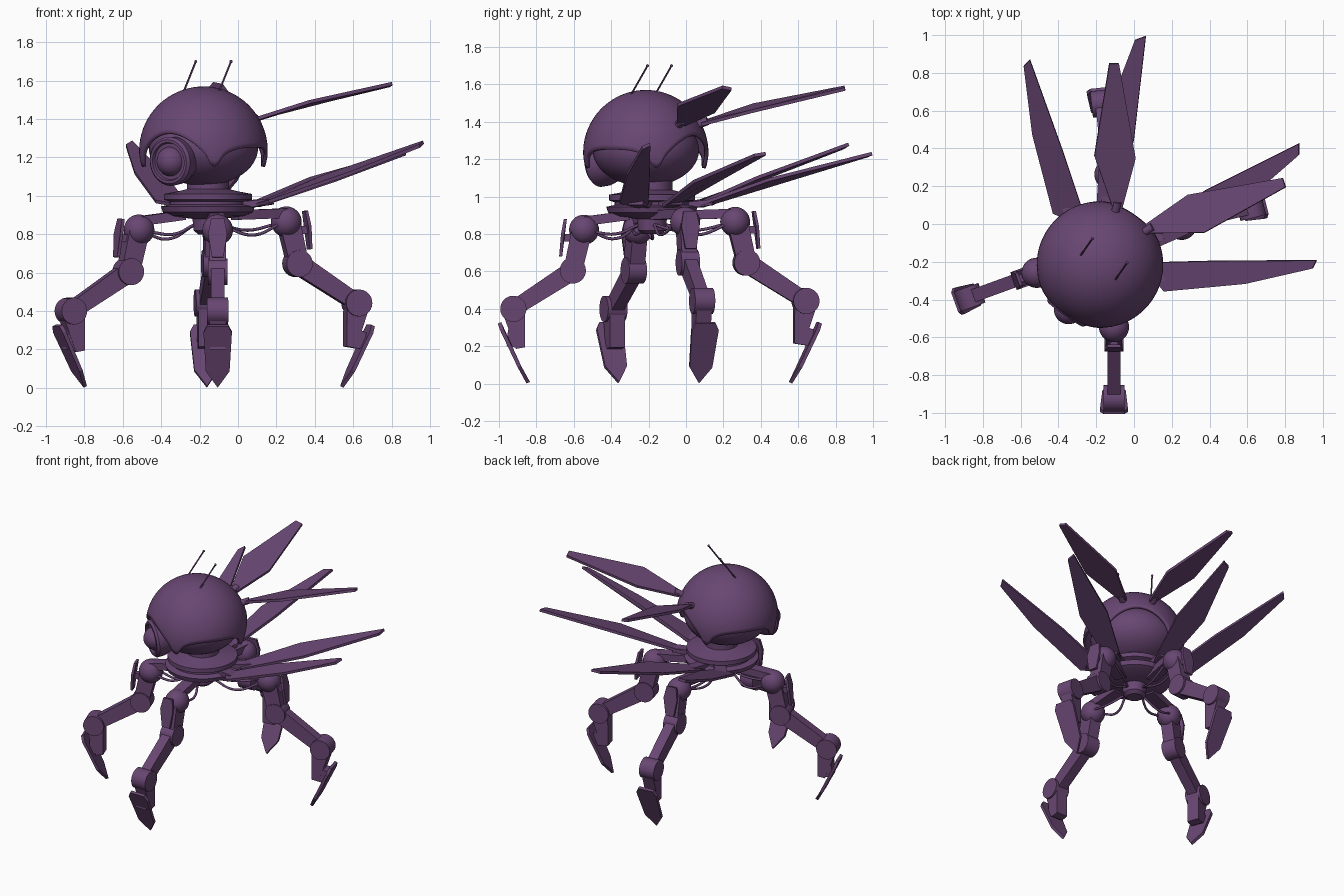
import bpy, bmesh, math
from mathutils import Vector as V, Matrix

if "Cube" in bpy.data.objects:
    bpy.data.objects.remove(bpy.data.objects["Cube"])

# The walker is built facing local -y, then turned 35 degrees and placed
PLACE = Matrix.Translation((-0.18, -0.215, 0)) @ Matrix.Rotation(math.radians(-35), 4, 'Z')
mat = bpy.data.materials.new("purple")
mat.diffuse_color = (0.14, 0.062, 0.17, 1)
mat.use_nodes = True
mat.node_tree.nodes["Principled BSDF"].inputs["Base Color"].default_value = mat.diffuse_color


def finish(name, bm, smooth=None):
    bmesh.ops.recalc_face_normals(bm, faces=bm.faces)
    me = bpy.data.meshes.new(name)
    bm.to_mesh(me)
    bm.free()
    ob = bpy.data.objects.new(name, me)
    bpy.context.collection.objects.link(ob)
    me.materials.append(mat)
    ob.matrix_world = PLACE
    if smooth:
        bpy.ops.object.select_all(action='DESELECT')
        ob.select_set(True)
        bpy.context.view_layer.objects.active = ob
        bpy.ops.object.shade_smooth_by_angle(angle=math.radians(smooth))
    return ob


def ball(name, c, r, sz=1.0, seg=32):
    bm = bmesh.new()
    bmesh.ops.create_uvsphere(bm, u_segments=seg, v_segments=seg // 2, radius=r,
                              matrix=Matrix.Translation(c) @ Matrix.Diagonal((1, 1, sz, 1)))
    return finish(name, bm, 60)


def lathe(name, profile, origin, axis=(0, 0, 1), n=40):
    """Revolve (radius, height) points around an axis."""
    rot = V((0, 0, 1)).rotation_difference(V(axis)).to_matrix()
    bm = bmesh.new()
    rings = []
    for r, h in profile:
        rings.append([bm.verts.new(V(origin) + rot @ V((r * math.cos(2 * math.pi * i / n),
                                                        r * math.sin(2 * math.pi * i / n), h)))
                      for i in range(n)])
    for a, b in zip(rings, rings[1:]):
        for i in range(n):
            bm.faces.new((a[i], a[(i + 1) % n], b[(i + 1) % n], b[i]))
    bm.faces.new(rings[0])
    bm.faces.new(rings[-1])
    return finish(name, bm, 30)


def rod(name, a, b, r, n=20):
    d = V(b) - V(a)
    return lathe(name, [(r, 0), (r, d.length)], a, d.normalized(), n)


def bar(name, a, b, side, w, h0, h1):
    """Tapered box from a to b; w is the width along side."""
    a, b, side = V(a), V(b), V(side).normalized()
    up = (b - a).cross(side).normalized()
    bm = bmesh.new()
    ends = []
    for p, h in ((a, h0), (b, h1)):
        ends.append([bm.verts.new(p + side * sx * w / 2 + up * sy * h / 2)
                     for sx, sy in ((1, 1), (-1, 1), (-1, -1), (1, -1))])
    for i in range(4):
        j = (i + 1) % 4
        bm.faces.new((ends[0][i], ends[0][j], ends[1][j], ends[1][i]))
    bm.faces.new(ends[0])
    bm.faces.new(ends[1])
    return finish(name, bm)


def plate(name, pts, t):
    bm = bmesh.new()
    bm.faces.new([bm.verts.new(p) for p in pts])
    ob = finish(name, bm)
    m = ob.modifiers.new("thickness", 'SOLIDIFY')
    m.thickness, m.offset = t, 0
    return ob


def tube(name, pts, r):
    cu = bpy.data.curves.new(name, 'CURVE')
    cu.dimensions = '3D'
    cu.bevel_depth, cu.bevel_resolution, cu.resolution_u = r, 2, 8
    sp = cu.splines.new('BEZIER')
    sp.bezier_points.add(len(pts) - 1)
    for bp, p in zip(sp.bezier_points, pts):
        bp.co = p
        bp.handle_left_type = bp.handle_right_type = 'AUTO'
    cu.materials.append(mat)
    ob = bpy.data.objects.new(name, cu)
    bpy.context.collection.objects.link(ob)
    ob.matrix_world = PLACE


# Helmet: a dome whose rim has four hanging flaps with arches between them
HZ, HR, N, M = 1.235, 0.335, 96, 20
bm = bmesh.new()
top = bm.verts.new((0, 0, HZ + HR))
prev = None
for k in range(1, M + 1):
    ring = []
    for i in range(N):
        t = 2 * math.pi * i / N
        arch = max(0, abs(math.cos(2 * t)) - 0.12) ** 0.5
        front = max(0, -math.sin(t)) ** 2
        back = max(0, math.sin(t)) ** 2
        rim = 1.15 + arch * (0.11 + 0.08 * front + 0.08 * back)
        ph = math.acos((rim - HZ) / HR) * k / M
        ring.append(bm.verts.new((HR * math.sin(ph) * math.cos(t), HR * math.sin(ph) * math.sin(t),
                                  HZ + HR * math.cos(ph))))
    for i in range(N):
        j = (i + 1) % N
        if prev:
            bm.faces.new((prev[i], prev[j], ring[j], ring[i]))
        else:
            bm.faces.new((top, ring[i], ring[j]))
    prev = ring
helmet = finish("helmet", bm, 40)
sol = helmet.modifiers.new("thickness", 'SOLIDIFY')
sol.thickness, sol.offset = 0.02, -1

ball("inner_head", (0, 0, 1.25), 0.285, 0.69, 48)

# Eye: stepped housing and a round lens
lathe("eye_housing", [(0.10, -0.05), (0.125, 0.02), (0.128, 0.07), (0.115, 0.085), (0.10, 0.085),
                      (0.095, 0.07), (0.08, 0.07)], (0, -0.235, 1.185), (0, -1, -0.08))
ball("eye_lens", (0, -0.29, 1.18), 0.078)

# Neck and stepped body disc
lathe("body_disc", [(0.05, 0.80), (0.075, 0.82), (0.08, 0.88), (0.19, 0.895), (0.235, 0.915),
                    (0.245, 0.945), (0.20, 0.955), (0.20, 0.97), (0.23, 0.98), (0.23, 1.01),
                    (0.15, 1.025), (0.11, 1.035), (0.11, 1.11)], (0, 0.04, 0), n=48)

# Wing outlines on the right side, mirrored for the left
WINGS = {
    "side_wing": [(.19, .12, .94), (.36, .08, .97), (.69, .36, 1.12), (.934, .63, 1.26),
                  (.926, .676, 1.28), (.50, .375, 1.10), (.25, .19, .97)],
    "rear_wing": [(.10, .25, .95), (.19, .24, .95), (.41, .60, 1.08), (.53, 1.08, 1.22),
                  (.495, 1.13, 1.23), (.23, .64, 1.09)],
    "upper_wing": [(.075, .31, 1.385), (.125, .29, 1.40), (.355, .455, 1.49), (.57, .90, 1.585),
                   (.53, .93, 1.575), (.17, .57, 1.455)],
}

for s, side in ((1, "right"), (-1, "left")):
    for wing, pts in WINGS.items():
        plate(f"{side}_{wing}", [(s * x, y, z) for x, y, z in pts], 0.018)
    rod(f"{side}_upper_wing_arm", (s * .07, .22, 1.36), (s * .115, .325, 1.405), 0.022)
    bar(f"{side}_side_wing_arm", (s * .12, .10, .945), (s * .32, .16, .97), (s * .3, -.9, 0), 0.08, 0.04, 0.03)
    bar(f"{side}_rear_wing_arm", (s * .08, .14, .945), (s * .17, .32, .97), (s * .9, -.4, 0), 0.07, 0.04, 0.03)

    # Antennae
    rod(f"{side}_antenna", (s * .112, -.025, 1.535), (s * .112, .09, 1.70), 0.005, 8)
    ball(f"{side}_antenna_tip", (s * .112, .09, 1.70), 0.008, seg=12)

    # Legs: each lies in a vertical plane running outward from its hip
    for end, hx, hy, dx, dy, dz in (("front", .25, -.228, .574, -.819, 0),
                                    ("rear", .233, .42, .657, .754, .042)):
        n = f"{side}_{end}"
        out, across = V((s * dx, dy, 0)), V((-dy, s * dx, 0))

        def P(r, z, w=0.0):
            return V((s * hx, hy, 0)) + out * r + across * w + V((0, 0, z))

        hip, knee, ankle = P(0, .823 + dz), P(.06, .605 + dz), P(.378, .40 + dz)
        shin_end = P(.34, .19 + dz / 2)
        ball(f"{n}_hip", hip, 0.08)
        hub = V((s * .10, .04 + (.10 if end == "rear" else -.08), .90))
        level = hip + V((0, 0, .045))
        bar(f"{n}_arm", hub, level, (level - hub).cross(V((0, 0, 1))), 0.08, 0.05, 0.05)
        bar(f"{n}_upper_leg", hip + out * .01, knee, across, 0.085, 0.11, 0.10)
        rod(f"{n}_knee", knee - across * .05, knee + across * .05, 0.07, 28)
        bar(f"{n}_thigh", knee, ankle, across, 0.07, 0.105, 0.085)
        rod(f"{n}_ankle", ankle - across * .055, ankle + across * .055, 0.07, 28)
        bar(f"{n}_shin", ankle, shin_end, across, 0.085, 0.125, 0.05)

        # Shield outside the hip, and the pointed claw blade
        plate(f"{n}_hip_shield", [P(.10, .88 + dz, -.035), P(.10, .88 + dz, .035), P(.115, .80 + dz, .05),
                                  P(.125, .68 + dz, .03), P(.125, .68 + dz, -.03), P(.115, .80 + dz, -.05)], 0.016)
        bar(f"{n}_shield_bracket", P(.04, .78 + dz), P(.112, .78 + dz), across, 0.04, 0.04, 0.04)
        plate(f"{n}_claw", [P(.452, .325, -.055), P(.452, .325, .055), P(.44, .29, .074), P(.345, .09, .062),
                            P(.298, .005, 0), P(.345, .09, -.062), P(.44, .29, -.074)], 0.02)
        bar(f"{n}_claw_mount", P(.345, .24 + dz / 2), P(.41, .245), across, 0.08, 0.10, 0.09)

        # Sagging cables beneath the arm
        for k, w in enumerate((-.04, .04)):
            a = V((s * .05, .04 + (.05 if end == "rear" else -.05), .85))
            b = hip - out * .04 + across * w + V((0, 0, -.01))
            mid = a.lerp(b, 0.5) + across * w * 0.6
            mid.z = .775 + .025 * k + dz / 2
            tube(f"{n}_cable_{k + 1}", [a, mid, b], 0.008)
